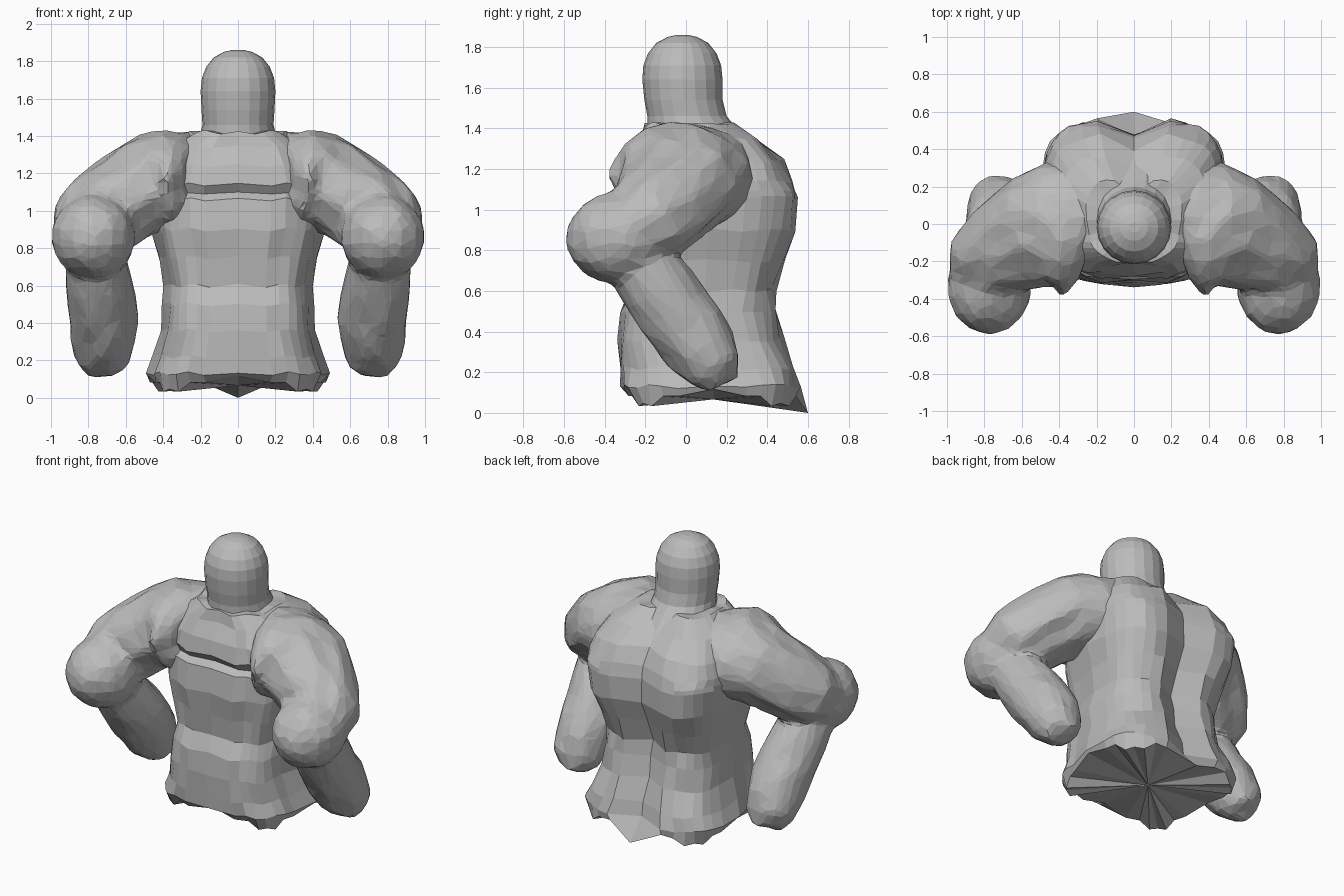
import bpy, bmesh
from math import sin, cos, pi, atan2, copysign
from mathutils import Vector

cube = bpy.data.objects.get("Cube")
if cube:
    bpy.data.objects.remove(cube)

clay = bpy.data.materials.new("clay_grey")
clay.use_nodes = True
clay.diffuse_color = (0.5, 0.5, 0.5, 1)
clay.node_tree.nodes["Principled BSDF"].inputs["Base Color"].default_value = (0.5, 0.5, 0.5, 1)


def rough(p, amount):
    """Small chiselled unevenness, the same on both sides of the body."""
    x = abs(p.x)
    return p + amount * Vector((copysign(sin(31 * p.z + 17 * p.y), p.x) if x > 0.02 else 0,
                                sin(23 * x + 29 * p.z), sin(27 * x + 19 * p.y)))


def finish(name, bm):
    bmesh.ops.recalc_face_normals(bm, faces=bm.faces[:])
    mesh = bpy.data.meshes.new(name)
    bm.to_mesh(mesh)
    bm.free()
    mesh.materials.append(clay)
    obj = bpy.data.objects.new(name, mesh)
    bpy.context.collection.objects.link(obj)
    return obj


def loft(bm, rings):
    """Skin a list of equal point rings and close both ends with fans."""
    loops = [[bm.verts.new(p) for p in ring] for ring in rings]
    n = len(loops[0])
    for a, b in zip(loops, loops[1:]):
        for i in range(n):
            j = (i + 1) % n
            bm.faces.new((a[i], a[j], b[j], b[i]))
    for loop in (loops[0], loops[-1]):
        hub = bm.verts.new(sum((v.co for v in loop), Vector()) / n)
        for i in range(n):
            bm.faces.new((loop[i], loop[(i + 1) % n], hub))


def limb(bm, side, stations, n, amount):
    """Elliptical tube; each station is centre, horizontal and vertical radius."""
    pts = [Vector(s[0]) for s in stations]
    rings = []
    for k, (_, ru, rv) in enumerate(stations):
        t = (pts[min(k + 1, len(pts) - 1)] - pts[max(k - 1, 0)]).normalized()
        u = t.cross(Vector((0, 0, 1))).normalized()
        v = u.cross(t)
        ring = [rough(pts[k] + u * ru * cos(2 * pi * i / n) + v * rv * sin(2 * pi * i / n), amount)
                for i in range(n)]
        rings.append([Vector((side * p.x, p.y, p.z)) for p in ring])
    loft(bm, rings)


# Torso: height, half width, front y, back y
torso_rows = [
    (0.06, 0.47, -0.28, 0.55), (0.13, 0.49, -0.32, 0.56), (0.22, 0.45, -0.32, 0.54),
    (0.36, 0.41, -0.33, 0.48), (0.50, 0.40, -0.32, 0.45), (0.60, 0.39, -0.27, 0.44),
    (0.75, 0.42, -0.29, 0.49), (0.90, 0.46, -0.31, 0.55), (1.06, 0.48, -0.29, 0.56),
    (1.09, 0.48, -0.25, 0.55), (1.14, 0.48, -0.29, 0.53), (1.24, 0.45, -0.27, 0.48),
    (1.34, 0.38, -0.22, 0.37), (1.42, 0.25, -0.20, 0.24)]
rings = []
for row, (z, hw, front, back) in enumerate(torso_rows):
    ring = []
    for i in range(32):
        a = 2 * pi * i / 32
        c, s = cos(a), sin(a)
        x = copysign(abs(c) ** 0.58, c) * hw
        y = (front + back) / 2 + copysign(abs(s) ** 0.58, s) * (back - front) / 2
        if i == 8:                           # spine groove
            y -= 0.08
        if s < 0:                            # front narrower than back
            x *= 0.93
        p = rough(Vector((x, y, z)), 0.01)
        if row == 0:                         # ragged hem with a tip at the back
            p.z = 0.07 + 0.035 * cos(4 * atan2(s, abs(c))) + 0.012 * (-1) ** i
            if i == 8:
                p = Vector((0, 0.6, 0))
        ring.append(p)
    rings.append(ring)
body = bmesh.new()
loft(body, rings)
finish("torso", body)

# Head and neck: height, half width, front y, back y
head_rows = [(1.30, 0.24, -0.20, 0.34), (1.40, 0.205, -0.19, 0.25), (1.46, 0.19, -0.19, 0.20),
             (1.54, 0.195, -0.205, 0.18), (1.64, 0.20, -0.215, 0.18), (1.71, 0.193, -0.21, 0.173),
             (1.77, 0.17, -0.187, 0.15), (1.82, 0.13, -0.147, 0.11), (1.85, 0.075, -0.09, 0.055),
             (1.86, 0.03, -0.045, 0.01)]
head = bmesh.new()
loft(head, [[Vector((hw * cos(2 * pi * i / 20),
                     (f + b) / 2 + (b - f) / 2 * sin(2 * pi * i / 20), z)) for i in range(20)]
            for z, hw, f, b in head_rows])
finish("head", head)

# Arms: chest end to elbow, then elbow to fist
upper = [((0.19, -0.06, 1.17), 0.26, 0.19), ((0.26, -0.03, 1.17), 0.36, 0.25),
         ((0.34, -0.02, 1.17), 0.36, 0.265), ((0.43, -0.01, 1.15), 0.34, 0.27),
         ((0.52, -0.04, 1.12), 0.31, 0.25), ((0.60, -0.08, 1.07), 0.285, 0.235),
         ((0.68, -0.13, 1.01), 0.265, 0.235), ((0.745, -0.19, 0.95), 0.25, 0.22),
         ((0.77, -0.30, 0.88), 0.21, 0.19)]
fore = [((0.76, -0.26, 0.78), 0.16, 0.16), ((0.74, -0.15, 0.62), 0.175, 0.185),
        ((0.72, -0.06, 0.50), 0.19, 0.19), ((0.71, 0.01, 0.41), 0.185, 0.19),
        ((0.715, 0.08, 0.31), 0.175, 0.18), ((0.72, 0.14, 0.21), 0.15, 0.145),
        ((0.73, 0.18, 0.14), 0.09, 0.085)]
for side, label in ((1, "left"), (-1, "right")):
    arm = bmesh.new()
    limb(arm, side, upper, 18, 0.014)
    limb(arm, side, fore, 14, 0.01)
    # Elbow bulge
    elbow = bmesh.ops.create_uvsphere(arm, u_segments=14, v_segments=9, radius=1)["verts"]
    for v in elbow:
        p = rough(Vector((0.77 + v.co.x * side * 0.23, -0.335 + v.co.y * 0.26,
                          0.86 + v.co.z * 0.225)), 0.006)
        v.co = (p.x * side, p.y, p.z)
    obj = finish(label + "_arm", arm)
    # Fuse the arm into one skin and break it into chiselled facets
    fuse = obj.modifiers.new("fuse", 'REMESH')
    fuse.mode = 'VOXEL'
    fuse.voxel_size = 0.025
    soften = obj.modifiers.new("soften", 'SMOOTH')
    soften.factor = 0.5
    soften.iterations = 4
    facet = obj.modifiers.new("facet", 'DECIMATE')
    facet.ratio = 0.1
